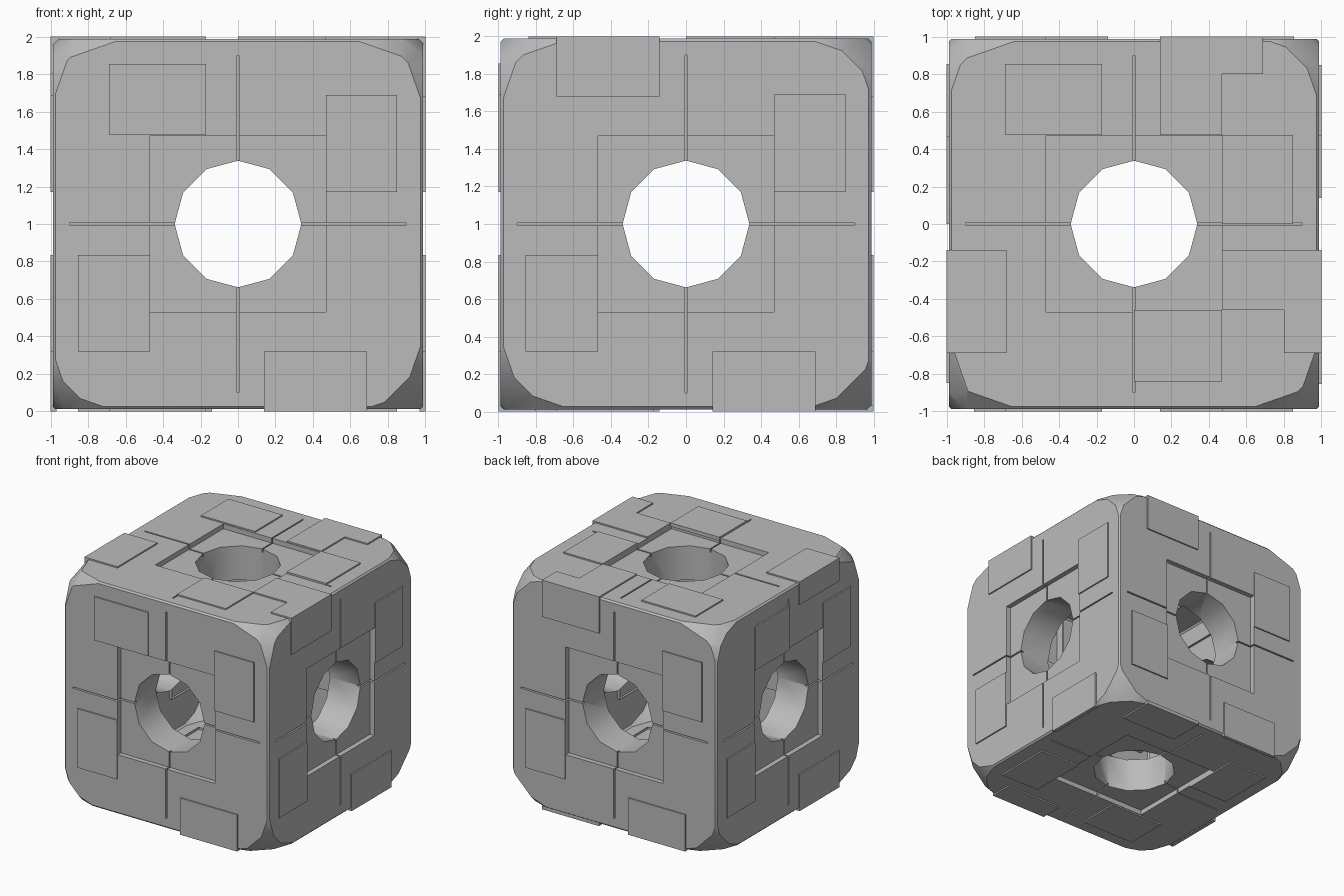
import bpy, bmesh, math, random
from mathutils import Vector, Matrix

if "Cube" in bpy.data.objects:
    bpy.data.objects.remove(bpy.data.objects["Cube"])

random.seed(4)
BASE, TOP, RECESS, TUBE = 0.988, 1.0, 0.945, 0.65
stone = bpy.data.materials.new("stone_grey")
stone.diffuse_color = (0.5, 0.5, 0.5, 1)
stone.use_nodes = True
stone.node_tree.nodes["Principled BSDF"].inputs["Base Color"].default_value = stone.diffuse_color

# Local frame of each cube face: u across, v up, n outward
AXES = {"front": ((1, 0, 0), (0, -1, 0)), "right": ((0, 1, 0), (1, 0, 0)),
        "back": ((-1, 0, 0), (0, 1, 0)), "left": ((0, -1, 0), (-1, 0, 0)),
        "top": ((1, 0, 0), (0, 0, 1)), "bottom": ((1, 0, 0), (0, 0, -1))}


def frame(name):
    u, n = map(Vector, AXES[name])
    m = Matrix((u, n.cross(u), n)).transposed().to_4x4()
    m.translation = (0, 0, 1)
    return m


def add_box(bm, m, u0, u1, v0, v1, n0, n1, open_back=False):
    c = Vector(((u0 + u1) / 2, (v0 + v1) / 2, (n0 + n1) / 2))
    s = Matrix.Diagonal((u1 - u0, v1 - v0, n1 - n0, 1))
    geo = bmesh.ops.create_cube(bm, size=1, matrix=m @ Matrix.Translation(c) @ s)
    if open_back:
        n = m.col[2].xyz
        faces = {f for v in geo["verts"] for f in v.link_faces}
        for f in [f for f in faces if f.normal.dot(n) < -0.9 or
                  (f.normal.length < 0.1 and (f.calc_center_median() - m.translation).dot(n) < n0 + 1e-4)]:
            bm.faces.remove(f)


def make_object(name, bm):
    mesh = bpy.data.meshes.new(name)
    bm.to_mesh(mesh)
    bm.free()
    ob = bpy.data.objects.new(name, mesh)
    bpy.context.collection.objects.link(ob)
    mesh.materials.append(stone)
    return ob


# Cube body with worn edges and chipped corners
bm = bmesh.new()
bmesh.ops.create_cube(bm, size=2 * BASE, matrix=Matrix.Translation((0, 0, 1)))
bmesh.ops.bevel(bm, geom=bm.edges[:], offset=0.014, segments=1, affect='EDGES', clamp_overlap=True)
cuts = [((1, 1, 1), 0.22), ((1, 1, .35), 0.12), ((1, .35, 1), 0.12), ((.35, 1, 1), 0.12)]
for sx in (-1, 1):
    for sy in (-1, 1):
        for sz in (-1, 1):
            for w, chip in cuts:
                n = Vector((sx * w[0], sy * w[1], sz * w[2]))
                corner = Vector((sx * BASE, sy * BASE, 1 + sz * BASE))
                co = corner - n * (chip * random.uniform(.85, 1.15) / n.length_squared)
                geo = bm.verts[:] + bm.edges[:] + bm.faces[:]
                r = bmesh.ops.bisect_plane(bm, geom=geo, plane_co=co, plane_no=n, clear_outer=True)
                edges = [e for e in r["geom_cut"] if isinstance(e, bmesh.types.BMEdge)]
                bmesh.ops.holes_fill(bm, edges=edges, sides=0)
bmesh.ops.recalc_face_normals(bm, faces=bm.faces[:])
body = make_object("cube_body", bm)

# Cutters: square recesses, seams and round openings
recess, seam, hole = bmesh.new(), bmesh.new(), bmesh.new()
for name in AXES:
    m = frame(name)
    add_box(recess, m, -.47, .47, -.47, .47, RECESS, 1.1)
    add_box(seam, m, -.006, .006, -.9, .9, RECESS - .03, 1.2)
    add_box(seam, m, -.9, .9, -.006, .006, RECESS - .03, 1.2)
    bmesh.ops.create_cone(hole, cap_ends=True, segments=12, radius1=.338, radius2=.338, depth=.6,
                          matrix=m @ Matrix.Translation((0, 0, TUBE + .3)))
cutters = [make_object(n, b) for n, b in
           (("recess_cutter", recess), ("seam_cutter", seam), ("opening_cutter", hole))]
for c in cutters:
    mod = body.modifiers.new(c.name, 'BOOLEAN')
    mod.operation, mod.solver, mod.object = 'DIFFERENCE', 'EXACT', c
    mod.use_self = True
    c.hide_render = True
bpy.context.view_layer.update()
cut = bpy.data.meshes.new_from_object(body.evaluated_get(bpy.context.evaluated_depsgraph_get()))
body.modifiers.clear()
body.data = cut
for c in cutters:
    bpy.data.objects.remove(c)

# Open the inner ends of the short tubes into the hollow middle
bm = bmesh.new()
bm.from_mesh(cut)
centre = Vector((0, 0, 1))
inner = [f for f in bm.faces if all(max(abs(x) for x in v.co - centre) < TUBE + .01 for v in f.verts)]
bmesh.ops.delete(bm, geom=inner, context='FACES')
bm.to_mesh(cut)
bm.free()

# Raised panels on each face: (u0, u1, v0, v1)
A, E = (-.69, -.17, .475, .855), (-.69, -.14, .68, 1)
B, C, D = (.47, .85, .17, .69), (-.855, -.47, -.68, -.165), (.14, .69, -1, -.68)
PANELS = {
    "front": [A, B, C, D],
    "right": [E, B, C, D],
    "back": [E, B, C, D],
    "left": [(-.47, 0, .46, .84), (.14, .69, .8, 1), B, C, D],
    "top": [A, (-1, -.68, -.69, -.14), (.14, .47, .475, 1), (.47, .69, .8, 1),
            (.47, .85, 0, .475), (.47, 1, -.46, -.14), (.8, 1, -.69, -.46), (0, .47, -.84, -.46)],
    "bottom": [A, B, C, D, (.14, .69, .8, 1)],
}
for name, rects in PANELS.items():
    bm = bmesh.new()
    for r in rects:
        add_box(bm, frame(name), *r, BASE - .02, TOP, open_back=True)
    make_object(name + "_panels", bm)

# Smooth the round tube walls, keep the hard edges
bpy.ops.object.select_all(action='DESELECT')
body.select_set(True)
bpy.context.view_layer.objects.active = body
bpy.ops.object.shade_smooth_by_angle(angle=math.radians(35))
